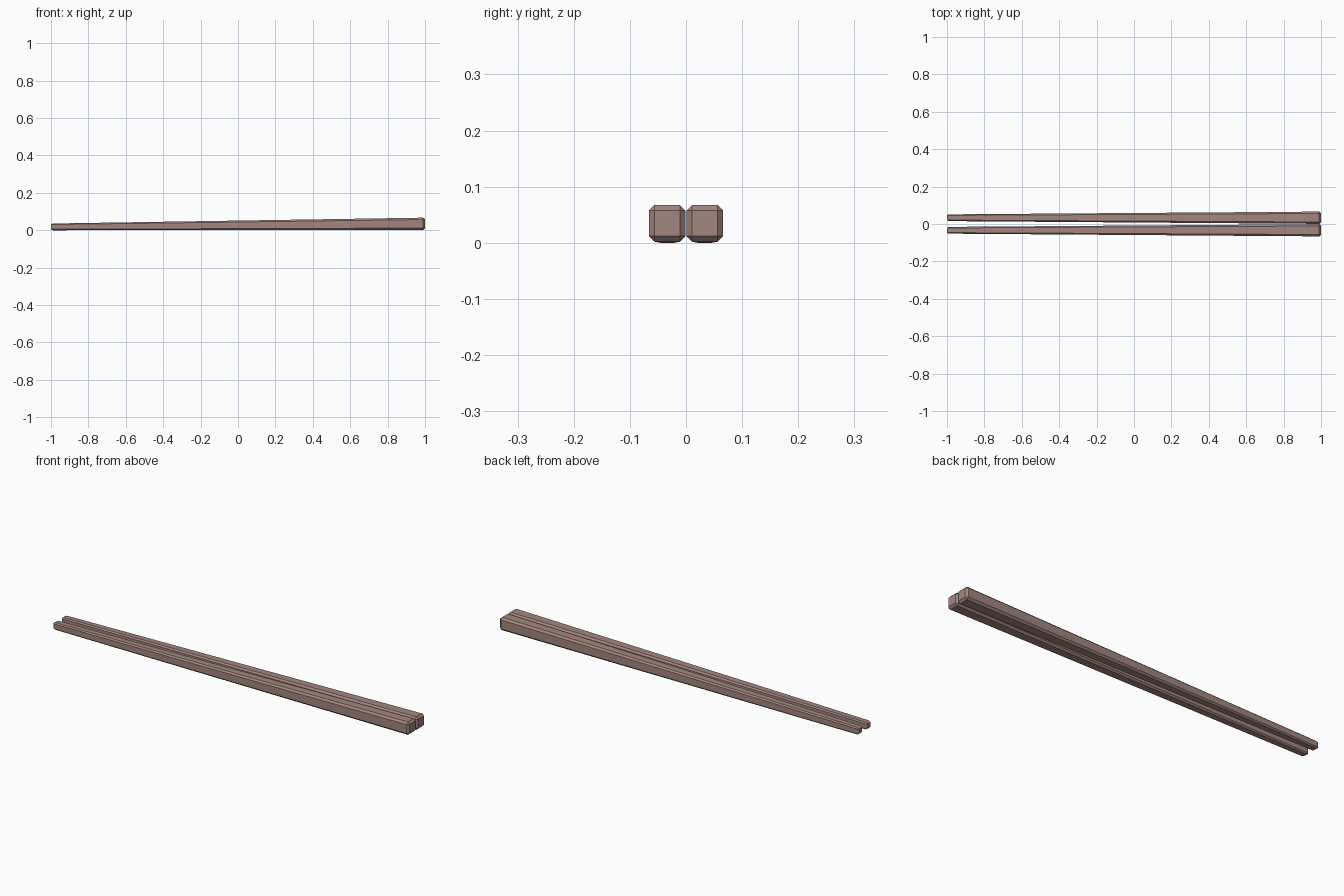
import bpy, bmesh

if "Cube" in bpy.data.objects:
    bpy.data.objects.remove(bpy.data.objects["Cube"])

W_THICK, W_THIN = 0.0655, 0.036   # widths at handle and tip
CHAMFER = 0.01


def chopstick(name, y_centre):
    # chamfered square bar
    bm = bmesh.new()
    bmesh.ops.create_cube(bm, size=1)
    for v in bm.verts:
        v.co.x *= 2
        v.co.y *= W_THICK
        v.co.z *= W_THICK
    bmesh.ops.bevel(bm, geom=bm.edges[:], offset=CHAMFER, segments=1,
                    profile=0.5, affect='EDGES')
    # taper towards the tip, keeping the underside almost flat
    for v in bm.verts:
        t = (v.co.x + 1) / 2
        s = (W_THIN + (W_THICK - W_THIN) * t) / W_THICK
        v.co.y = v.co.y * s + y_centre
        v.co.z = (v.co.z + W_THICK / 2) * s + 0.002 * t
    mesh = bpy.data.meshes.new(name)
    bm.to_mesh(mesh)
    bm.free()
    obj = bpy.data.objects.new(name, mesh)
    bpy.context.collection.objects.link(obj)
    mesh.materials.append(wood)


# brown wood
wood = bpy.data.materials.new("wood")
wood.diffuse_color = (0.36, 0.24, 0.21, 1)
wood.use_nodes = True
wood.node_tree.nodes["Principled BSDF"].inputs["Base Color"].default_value = wood.diffuse_color

chopstick("chopstick_front", -0.0335)
chopstick("chopstick_back", 0.0335)
